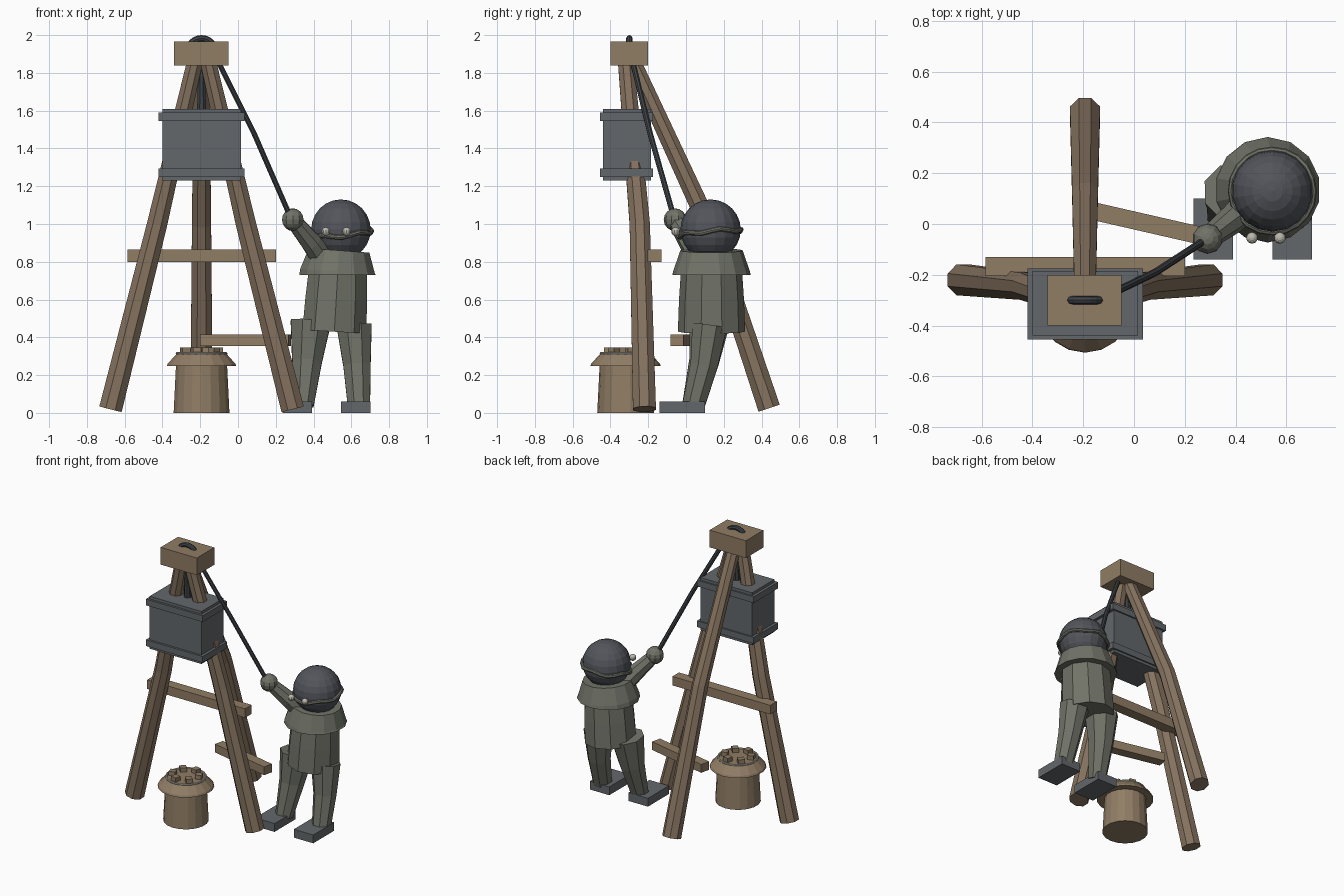
import bpy, math, random
from mathutils import Vector, Matrix

if "Cube" in bpy.data.objects:
    bpy.data.objects.remove(bpy.data.objects["Cube"], do_unlink=True)
random.seed(4)


def material(name, rgb):
    m = bpy.data.materials.new(name)
    m.use_nodes = True
    m.diffuse_color = (*rgb, 1)
    m.node_tree.nodes["Principled BSDF"].inputs["Base Color"].default_value = (*rgb, 1)
    return m


WOOD = material("light wood", (.28, .205, .13))
POLE = material("pole wood", (.235, .17, .115))
STEEL = material("steel grey", (.125, .137, .147))
HELMET = material("helmet grey", (.085, .09, .105))
ROPE = material("dark rope", (.05, .056, .064))
CLOTH = material("drab cloth", (.165, .172, .14))
PALE = material("pale trim", (.5, .48, .42))


def finish(name, mat):
    ob = bpy.context.object
    ob.name = name
    ob.data.materials.append(mat)
    return ob


def box(name, lo, hi, mat, turn=0):
    lo, hi = Vector(lo), Vector(hi)
    bpy.ops.mesh.primitive_cube_add(size=1, location=(lo + hi) / 2, rotation=(0, 0, turn))
    ob = finish(name, mat)
    ob.scale = hi - lo
    return ob


def ball(name, pos, r, mat, seg=16, rings=10):
    bpy.ops.mesh.primitive_uv_sphere_add(segments=seg, ring_count=rings, radius=r, location=pos)
    return finish(name, mat)


def ring(name, pos, r, thick, mat, rot=(0, 0, 0), seg=24):
    bpy.ops.mesh.primitive_torus_add(major_radius=r, minor_radius=thick, major_segments=seg,
                                     minor_segments=8, location=pos, rotation=rot)
    return finish(name, mat)


def sweep(name, path, radii, mat, sides=8):
    """Faceted tube along a path with a radius at each point."""
    pts = [Vector(p) for p in path]
    verts, faces = [], []
    for i, p in enumerate(pts):
        along = (pts[min(i + 1, len(pts) - 1)] - pts[max(i - 1, 0)]).normalized()
        u = along.cross(Vector((0, 1, 0))).normalized()
        v = along.cross(u)
        for k in range(sides):
            a = math.tau * (k + .5) / sides
            verts.append(p + radii[i] * (u * math.cos(a) + v * math.sin(a)))
    for i in range(len(pts) - 1):
        for k in range(sides):
            a, b = i * sides + k, i * sides + (k + 1) % sides
            faces.append((a, b, b + sides, a + sides))
    last = (len(pts) - 1) * sides
    faces += [tuple(reversed(range(sides))), tuple(range(last, last + sides))]
    me = bpy.data.meshes.new(name)
    me.from_pydata(verts, [], faces)
    me.materials.append(mat)
    ob = bpy.data.objects.new(name, me)
    bpy.context.collection.objects.link(ob)
    return ob


CX = -.193  # centre line of the tripod

# Tripod: three bent poles, cap block and braces
for side, word in ((-1, "right"), (1, "left")):
    sweep(word + "_pole",
          [(CX + side * .03, -.32, 1.88), (CX + side * .235, -.245, 1.0), (CX + side * .482, -.22, .02)],
          [.045, .058, .066], POLE)
sweep("back_pole", [(CX, -.29, 1.88), (CX, .115, 1.0), (CX, .44, .025)], [.045, .055, .064], POLE)
box("cap_block", (-.34, -.4, 1.84), (-.05, -.2, 1.965), WOOD)
box("upper_brace", (-.585, -.205, .8), (.2, -.13, .865), WOOD)
box("lower_brace", (-.2, -.03, .355), (.28, .04, .415), WOOD, turn=-.225)

# Pulley and hanging weight
ring("pulley_ring", (CX, -.3, 1.91), .073, .017, ROPE, rot=(math.pi / 2, 0, 0))
sweep("hanging_rope", [(CX, -.3, 1.84), (CX, -.3, 1.6)], [.018, .026], ROPE)
box("weight", (-.4, -.44, 1.23), (.015, -.185, 1.61), STEEL)
for z in (1.25, 1.545):
    box("weight_band", (-.42, -.455, z), (.035, -.175, z + .045), STEEL)

# Pulled rope
sweep("pull_rope", [(-.1, -.28, 1.85), (.085, -.19, 1.48), (.285, -.06, 1.02)], [.015] * 3, ROPE)

# Anvil stump with flared cap, pale rim and pegs
BX, BY = CX, -.32
sweep("stump", [(BX, BY, 0), (BX, BY, .26)], [.15, .137], WOOD, 18)
sweep("stump_flare", [(BX, BY, .247), (BX, BY, .26), (BX, BY, .315)], [.187, .182, .132], WOOD, 18)
ring("stump_rim", (BX, BY, .315), .13, .007, PALE)
for k in range(6):
    a = math.tau * k / 6 + .3
    x, y = BX + .09 * math.cos(a), BY + .09 * math.sin(a)
    box("peg", (x - .022, y - .022, .3), (x + .022, y + .022, .345), WOOD, turn=a)

# Worker: feet and legs
for x, word in ((.313, "right"), (.623, "left")):
    box(word + "_foot", (x - .078, -.14, 0), (x + .078, .1, .06), STEEL)
sweep("right_leg", [(.385, .125, .48), (.365, .095, .27), (.345, .035, .04)], [.115, .085, .06], CLOTH)
sweep("left_leg", [(.615, .125, .46), (.63, .095, .25), (.64, .04, .04)], [.1, .078, .064], CLOTH)

# Coat and cape
sweep("coat", [(.51, .135, .43), (.52, .135, .6), (.53, .135, .78)], [.178, .172, .16], CLOTH, 10)
sweep("cape", [(.527, .135, .73), (.527, .135, .75), (.535, .135, .86)], [.208, .203, .165], CLOTH, 14)

# Helmet, drooping brim and eyes
ball("helmet", (.545, .13, .97), .16, HELMET, 18, 12)
brim = ring("helmet_brim", (.545, .13, .95), .163, .013, CLOTH, rot=(.08, -.08, 0), seg=20)
for v in brim.data.vertices:
    v.co.z += .008 * math.sin(5 * math.atan2(v.co.y, v.co.x))
for x in (.465, .575):
    ball("eye", (x, -.055, .96), .023, PALE, 10, 8)

# Raised arm and glove
sweep("arm", [(.46, .09, .8), (.39, .02, .9), (.3, -.05, 1.01)], [.065, .058, .045], CLOTH)
ball("glove", (.29, -.058, 1.023), .06, CLOTH, 10, 8)
